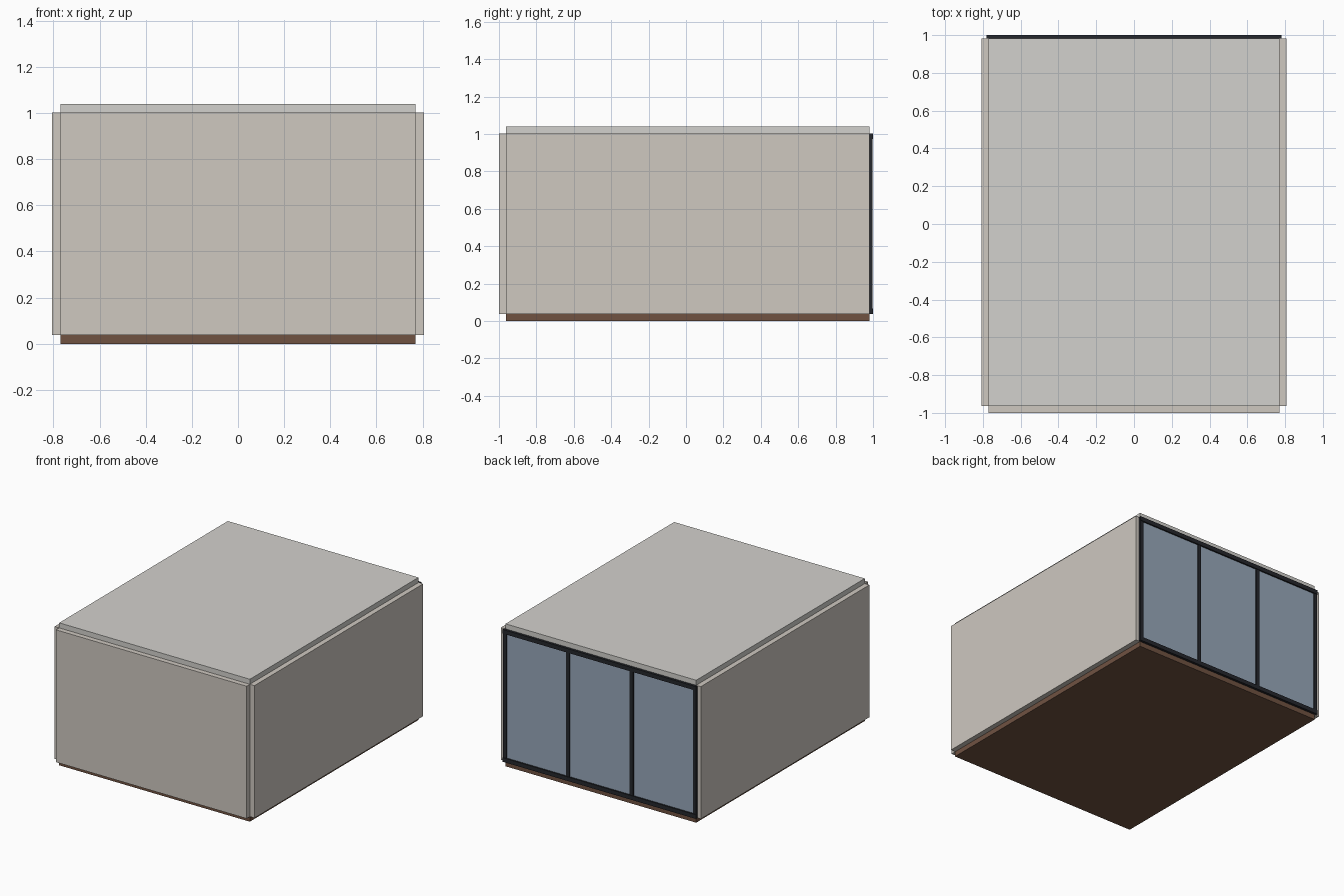
import bpy

if "Cube" in bpy.data.objects:
    bpy.data.objects.remove(bpy.data.objects["Cube"])


def material(name, rgb):
    m = bpy.data.materials.new(name)
    m.diffuse_color = (*rgb, 1)
    m.use_nodes = True
    m.node_tree.nodes["Principled BSDF"].inputs["Base Color"].default_value = m.diffuse_color
    return m


plaster = material("plaster", (0.62, 0.58, 0.53))
roofing = material("roofing", (0.65, 0.64, 0.61))
wood = material("wood", (0.16, 0.085, 0.053))
metal = material("dark_metal", (0.018, 0.02, 0.025))
glass = material("glass", (0.31, 0.39, 0.49))


def box(name, x, y, z, mat):
    """Box from (min, max) ranges on each axis."""
    bpy.ops.mesh.primitive_cube_add(
        size=1, location=[(a + b) / 2 for a, b in (x, y, z)])
    ob = bpy.context.object
    ob.name = name
    ob.scale = [b - a for a, b in (x, y, z)]
    bpy.ops.object.transform_apply(location=False, rotation=False, scale=True)
    ob.data.materials.append(mat)
    return ob


W, T = 0.77, 0.037           # inner half width, panel thickness
Y0, Y1 = -0.963, 0.982       # inner depth range
Z0, Z1 = 0.037, 1.003        # wall height range

# Floor and roof slabs
box("floor", (-W, W), (Y0, Y1), (0, Z0), wood)
box("roof", (-W, W), (Y0, Y1), (Z1, Z1 + T), roofing)

# Walls, open at the back for the glazing
box("front_wall", (-W, W), (-1, Y0), (Z0, Z1), plaster)
for side, s in (("left", -1), ("right", 1)):
    box(side + "_wall", sorted((s * W, s * (W + T))), (Y0, Y1), (Z0, Z1), plaster)

# Glazing: rails, outer stiles and mullions around three panes
F = 0.03
G = W + 0.01
box("bottom_rail", (-G, G), (0.972, 1.0), (Z0, Z0 + F), metal)
box("top_rail", (-G, G), (0.972, 1.0), (Z1 - F, Z1), metal)
step = 2 * W / 3
for i in range(4):
    c = -W + i * step
    half = 0.014
    lo, hi = c - half, c + half
    if i == 0:
        lo, hi = -G, -W + 0.018
    if i == 3:
        lo, hi = W - 0.018, G
    box("stile_%d" % (i + 1), (lo, hi), (0.974, 0.996), (Z0 + F, Z1 - F), metal)
for i in range(3):
    a = -W + i * step
    box("glass_pane_%d" % (i + 1), (a + 0.01, a + step - 0.01),
        (0.981, 0.989), (Z0 + F - 0.005, Z1 - F + 0.005), glass)
